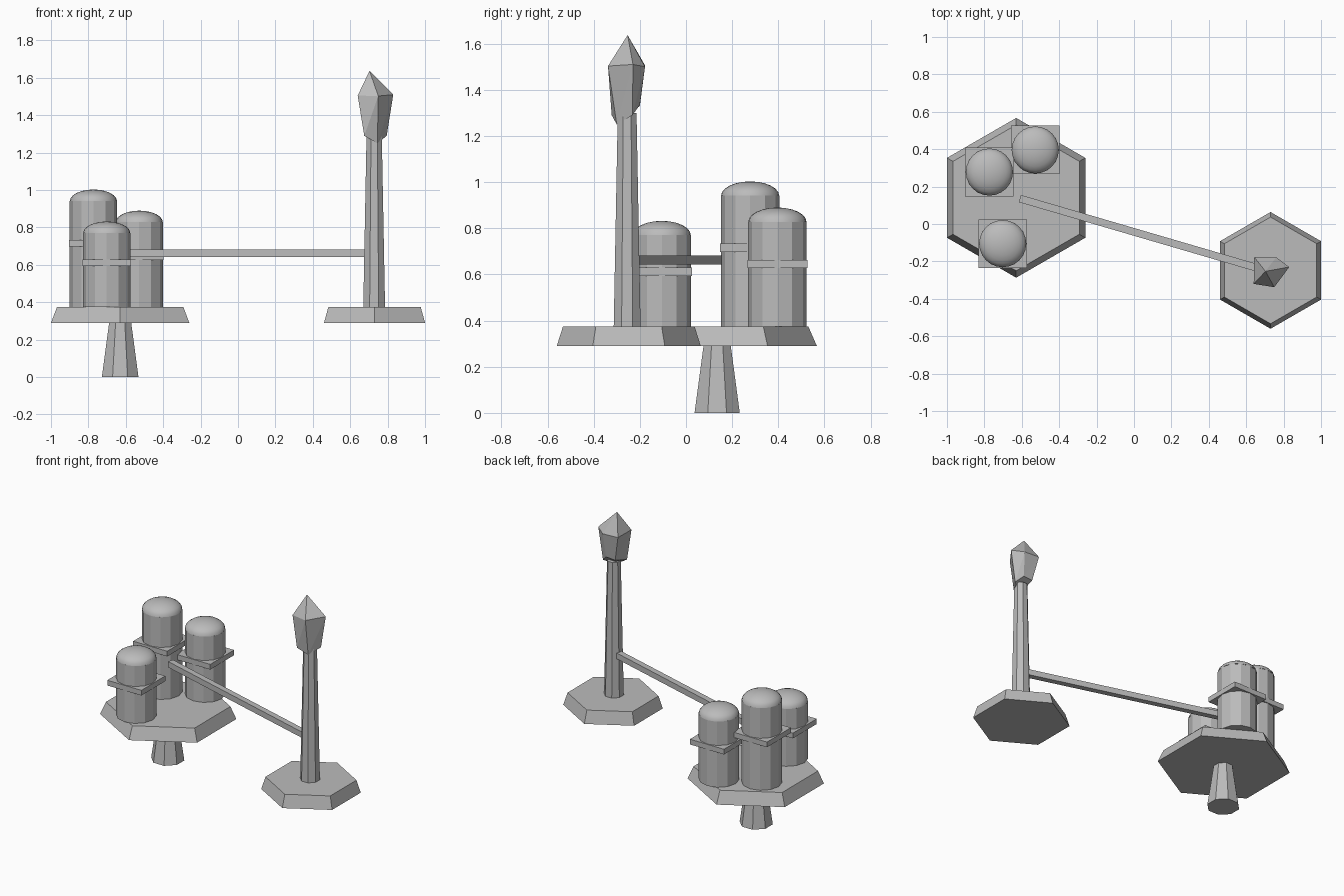
import bpy, bmesh, math
from mathutils import Vector

old = bpy.data.objects.get("Cube")
if old:
    bpy.data.objects.remove(old, do_unlink=True)

grey = bpy.data.materials.new("plain grey")
grey.use_nodes = True
grey.diffuse_color = (0.5, 0.5, 0.5, 1)
grey.node_tree.nodes["Principled BSDF"].inputs["Base Color"].default_value = (0.5, 0.5, 0.5, 1)


def finish(bm, name, location=(0, 0, 0), smooth=False):
    """Turn a bmesh into a named, coloured object."""
    bmesh.ops.recalc_face_normals(bm, faces=bm.faces)
    for face in bm.faces:
        face.smooth = smooth
    mesh = bpy.data.meshes.new(name)
    bm.to_mesh(mesh)
    bm.free()
    mesh.materials.append(grey)
    obj = bpy.data.objects.new(name, mesh)
    obj.location = location
    bpy.context.collection.objects.link(obj)
    return obj


def prism(name, x, y, z0, z1, r0, r1, sides, turn=0.0):
    """Tapered upright prism with a corner toward +y before turning."""
    bm = bmesh.new()
    rings = []
    for z, r in ((z0, r0), (z1, r1)):
        angles = [math.pi / 2 + turn + math.tau * i / sides for i in range(sides)]
        rings.append([bm.verts.new((r * math.cos(a), r * math.sin(a), z)) for a in angles])
    low, high = rings
    bm.faces.new(low)
    bm.faces.new(high)
    for i in range(sides):
        j = (i + 1) % sides
        bm.faces.new((low[i], low[j], high[j], high[i]))
    return finish(bm, name, (x, y, 0))


def box(name, size, location, angle=0.0):
    bm = bmesh.new()
    bmesh.ops.create_cube(bm, size=1)
    bmesh.ops.scale(bm, vec=size, verts=bm.verts)
    obj = finish(bm, name, location)
    obj.rotation_euler.z = angle
    return obj


def dome(name, x, y, z, radius, height):
    """Flattened half sphere with smooth shading."""
    bm = bmesh.new()
    bmesh.ops.create_uvsphere(bm, u_segments=24, v_segments=12, radius=1)
    below = [v for v in bm.verts if v.co.z < -0.01]
    bmesh.ops.delete(bm, geom=below, context='VERTS')
    bmesh.ops.scale(bm, vec=(radius, radius, height), verts=bm.verts)
    return finish(bm, name, (x, y, z), smooth=True)


DECK_LOW, DECK_TOP = 0.29, 0.375
EIGHTH_TURN = math.pi / 8

# Hexagonal platforms and the foot under the larger one
prism("tank_platform", -0.63, 0.14, DECK_LOW, DECK_TOP, 0.427, 0.39, 6)
prism("tower_platform", 0.73, -0.248, DECK_LOW, DECK_TOP, 0.312, 0.285, 6)
prism("platform_foot", -0.63, 0.135, 0, DECK_LOW, 0.106, 0.064, 8, EIGHTH_TURN)

# Tower
tower = Vector((0.728, -0.255))
prism("tower_pole", tower.x, tower.y, DECK_TOP, 1.3, 0.063, 0.044, 8, EIGHTH_TURN)

# Domed tanks, each with a square band: x, y, top height, band height
tanks = {
    "tall": (-0.773, 0.278, 1.003, 0.715),
    "middle": (-0.528, 0.396, 0.89, 0.645),
    "short": (-0.702, -0.105, 0.832, 0.611),
}
for label, (x, y, top, band) in tanks.items():
    shoulder = top - 0.062
    prism(label + "_tank", x, y, DECK_TOP, shoulder, 0.127, 0.127, 12)
    dome(label + "_tank_dome", x, y, shoulder, 0.126, 0.062)
    box(label + "_tank_band", (0.26, 0.26, 0.036), (x, y, band))

# Beam from the tanks to the tower
start = Vector((-0.61, 0.136))
span = tower - start
middle = (start + tower) / 2
box("connecting_beam", (span.length, 0.04, 0.04), (middle.x, middle.y, 0.662),
    math.atan2(span.y, span.x))

# Irregular five-sided crystal on the tower
bm = bmesh.new()
apex = bm.verts.new((0.703, -0.253, 1.637))
wide = [bm.verts.new(p) for p in (
    (0.83, -0.23, 1.51), (0.76, -0.178, 1.5), (0.643, -0.177, 1.505),
    (0.64, -0.32, 1.505), (0.75, -0.338, 1.503))]
base = [bm.verts.new(p) for p in (
    (0.795, -0.232, 1.29), (0.75, -0.2, 1.335), (0.68, -0.2, 1.33),
    (0.675, -0.322, 1.29), (0.745, -0.3, 1.25))]
bm.faces.new(base)
for i in range(5):
    j = (i + 1) % 5
    bm.faces.new((wide[i], wide[j], apex))
    bm.faces.new((base[i], base[j], wide[j]))
    bm.faces.new((base[i], wide[j], wide[i]))
finish(bm, "tower_crystal")
